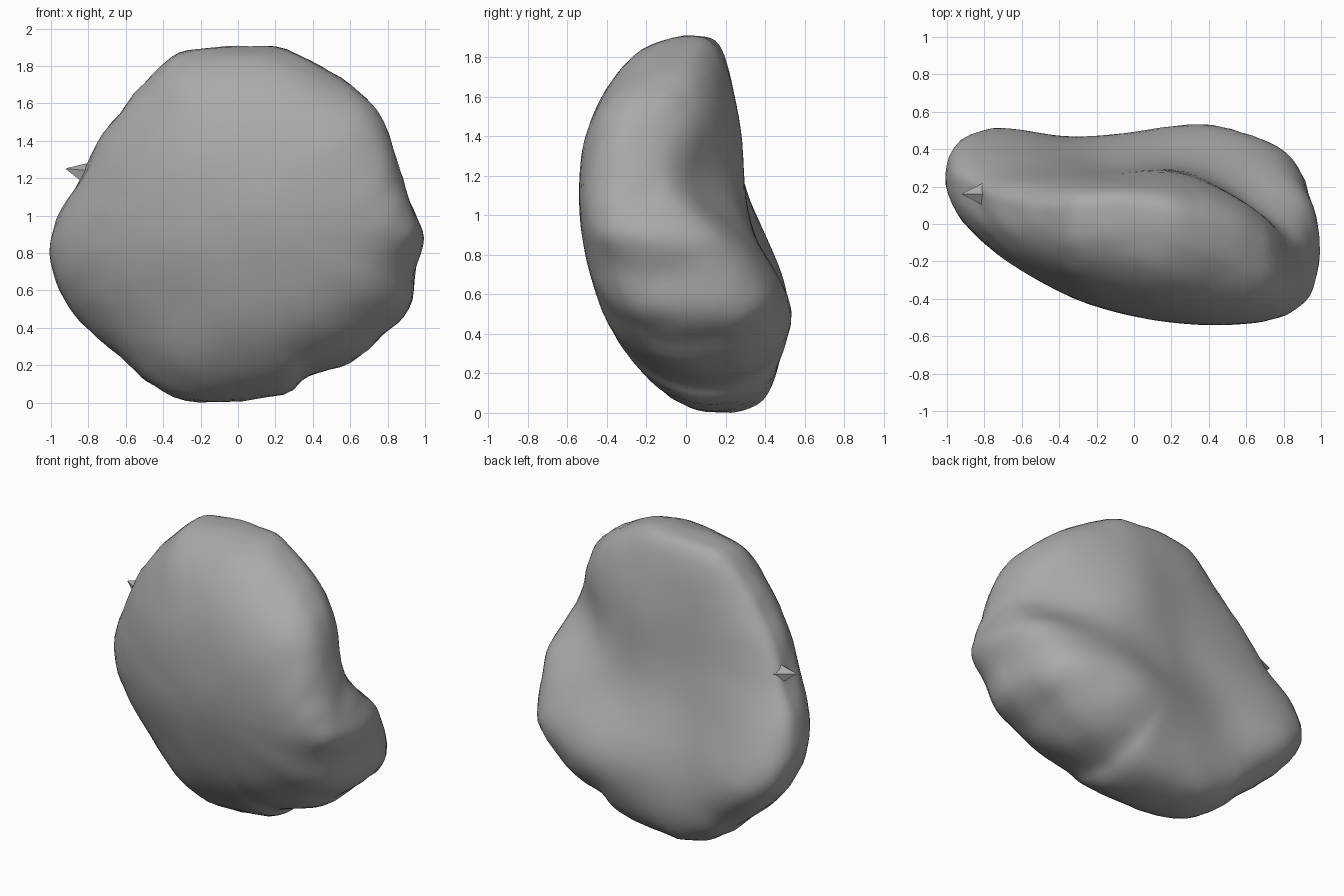
import bpy, bmesh, math
from mathutils import Vector, noise

cube = bpy.data.objects.get("Cube")
if cube:
    bpy.data.objects.remove(cube, do_unlink=True)

stone = bpy.data.materials.new("stone grey")
stone.use_nodes = True
grey = (0.4, 0.4, 0.4, 1)
stone.diffuse_color = grey
stone.node_tree.nodes["Principled BSDF"].inputs["Base Color"].default_value = grey

# Rim of the rock, counter-clockwise seen from the front
RIM = [Vector(p) for p in (
    (.99, -.15, .88), (.95, -.22, 1.02), (.88, -.26, 1.2), (.78, -.22, 1.5),
    (.69, -.17, 1.63), (.5, -.06, 1.77), (.26, .03, 1.89), (0, .07, 1.91),
    (-.27, .07, 1.88), (-.42, .06, 1.8), (-.6, .08, 1.6), (-.75, .12, 1.39),
    (-.85, .17, 1.2), (-.97, .23, .98), (-1, .27, .75), (-.93, .29, .55),
    (-.8, .28, .4), (-.58, .24, .2), (-.45, .2, .09), (-.2, .16, 0), (.24, .14, .05),
    (.38, .12, .14), (.6, .1, .22), (.78, .08, .36), (.92, .04, .5), (.95, -.04, .7))]
CENTRE = Vector((0, 0, .95))
STEPS, RINGS = 4, 40


def smooth_loop(points, steps):
    """Catmull-Rom curve through a closed loop of points."""
    out, n = [], len(points)
    for i in range(n):
        a, b, c, d = (points[(i + k) % n] for k in (-1, 0, 1, 2))
        for j in range(steps):
            t = j / steps
            out.append(b + (c - a) * t / 2 + (a * 2 - b * 5 + c * 4 - d) * t**2 / 2
                       + (b * 3 - a - c * 3 + d) * t**3 / 2)
    return out


def bump(value, middle, width):
    return math.exp(-((value - middle) / width) ** 2)


def front_depth(x, w):
    # blunt, deep right-hand end
    return -.485 - .18 * x - .1 * w - .16 * max(x, 0) ** 3


def back_depth(x, w):
    # hollow upper back above a bulging, wavy lower lip
    lip = bump(w, -.45, .3) * (.09 + .06 * bump(x, .4, .3) - .07 * bump(x, -.35, .3))
    flare = .3 * x * x * bump(w, -.4, .6)
    brow = .04 * bump(x, .2, .3) * bump(w, .5, .3)
    valley = .18 * bump(x, .75, .28) * bump(w, .22, .25)
    return .32 - .2 * w + .2 * w * w + lip + flare + brow - valley


def surface_point(rim, phi):
    s, c = math.sin(phi), math.cos(phi)
    # rings turn from round in the middle to the rim outline outside
    edge = rim - CENTRE
    circle = Vector((edge.x, 0, edge.z)).normalized() * .95
    circle.y = .08 - .2 * circle.x
    edge = circle.lerp(edge, s * s)
    x, w = edge.x * s, edge.z * s
    depth, power = (front_depth(x, w), .9) if c > 0 else (back_depth(x, w), .8)
    p = Vector((x, edge.y + (depth - edge.y) * abs(c) ** power, CENTRE.z + w))
    # gentle lumps, rougher near the rim
    lump = noise.noise(p * 3) * .01 + noise.noise(p * 8) * .012 * s ** 4
    return p + (p - CENTRE).normalized() * lump


def finish(name, bm):
    bmesh.ops.recalc_face_normals(bm, faces=bm.faces)
    mesh = bpy.data.meshes.new(name)
    bm.to_mesh(mesh)
    bm.free()
    mesh.materials.append(stone)
    obj = bpy.data.objects.new(name, mesh)
    bpy.context.collection.objects.link(obj)
    return obj


# Rock body: rings from the front middle, over the rim, to the back middle
bm = bmesh.new()
rim = smooth_loop(RIM, STEPS)
count = len(rim)
rings = [[bm.verts.new(surface_point(r, math.pi * k / RINGS)) for r in rim]
         for k in range(1, RINGS)]
for lower, upper in zip(rings, rings[1:]):
    for i in range(count):
        j = (i + 1) % count
        bm.faces.new((lower[i], lower[j], upper[j], upper[i]))
for ring, phi in ((rings[0], 0), (rings[-1], math.pi)):
    tip = bm.verts.new(surface_point(rim[0], phi))
    for i in range(count):
        bm.faces.new((tip, ring[i], ring[(i + 1) % count]))
body = finish("rock_body", bm)

# Small chipped spur on the rim
bm = bmesh.new()
bmesh.ops.create_cone(bm, cap_ends=True, segments=5, radius1=.09, radius2=.004, depth=.16)
spur = finish("rock_spur", bm)
spur.location = (-.84, .16, 1.23)
spur.rotation_euler = Vector((-.95, 0, .25)).to_track_quat('Z', 'Y').to_euler()

bpy.ops.object.select_all(action='DESELECT')
body.select_set(True)
bpy.context.view_layer.objects.active = body
bpy.ops.object.shade_smooth_by_angle(angle=math.radians(50))
